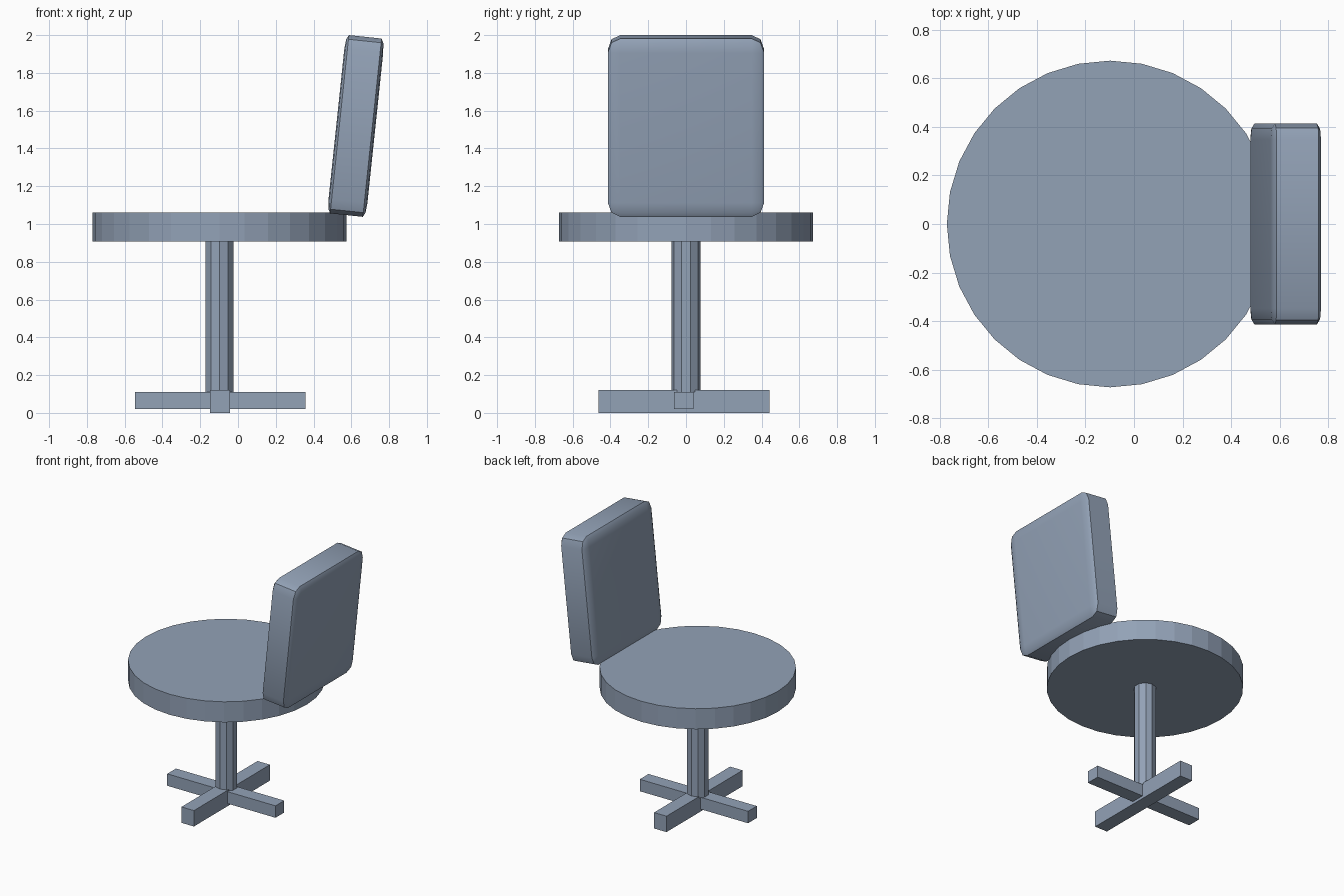
import bpy
from math import radians

if "Cube" in bpy.data.objects:
    bpy.data.objects.remove(bpy.data.objects["Cube"])

# Blue-grey finish shared by every part
finish = bpy.data.materials.new("blue_grey")
finish.diffuse_color = (0.29, 0.36, 0.47, 1)
finish.use_nodes = True
finish.node_tree.nodes["Principled BSDF"].inputs["Base Color"].default_value = finish.diffuse_color


def finish_part(name):
    ob = bpy.context.object
    ob.name = name
    ob.data.materials.append(finish)
    return ob


def cylinder(name, sides, radius, x, y, z0, z1):
    bpy.ops.mesh.primitive_cylinder_add(vertices=sides, radius=radius, depth=z1 - z0,
                                        location=(x, y, (z0 + z1) / 2))
    return finish_part(name)


def box(name, size, location, tilt=0.0):
    bpy.ops.mesh.primitive_cube_add(size=1, location=location,
                                    rotation=(0, radians(tilt), 0))
    ob = finish_part(name)
    ob.scale = size
    return ob


# Round seat and ten-sided post
cylinder("seat", 32, 0.672, -0.098, 0, 0.907, 1.062)
cylinder("post", 10, 0.077, -0.098, 0, 0.11, 0.93)

# Crossed base bars
box("base_bar_side", (0.904, 0.104, 0.09), (-0.094, -0.012, 0.065))
box("base_bar_front", (0.104, 0.907, 0.12), (-0.095, -0.011, 0.06))

# Tilted backrest; the bevel is stretched with the object's scale
back = box("backrest", (0.207, 0.828, 0.949), (0.624, 0, 1.519), 6)
bevel = back.modifiers.new("rounded_edges", 'BEVEL')
bevel.width = 0.08
bevel.segments = 2
bpy.ops.object.modifier_apply(modifier=bevel.name)
bpy.ops.object.transform_apply(location=False, rotation=False, scale=True)
bpy.ops.object.shade_smooth_by_angle(angle=radians(30))
